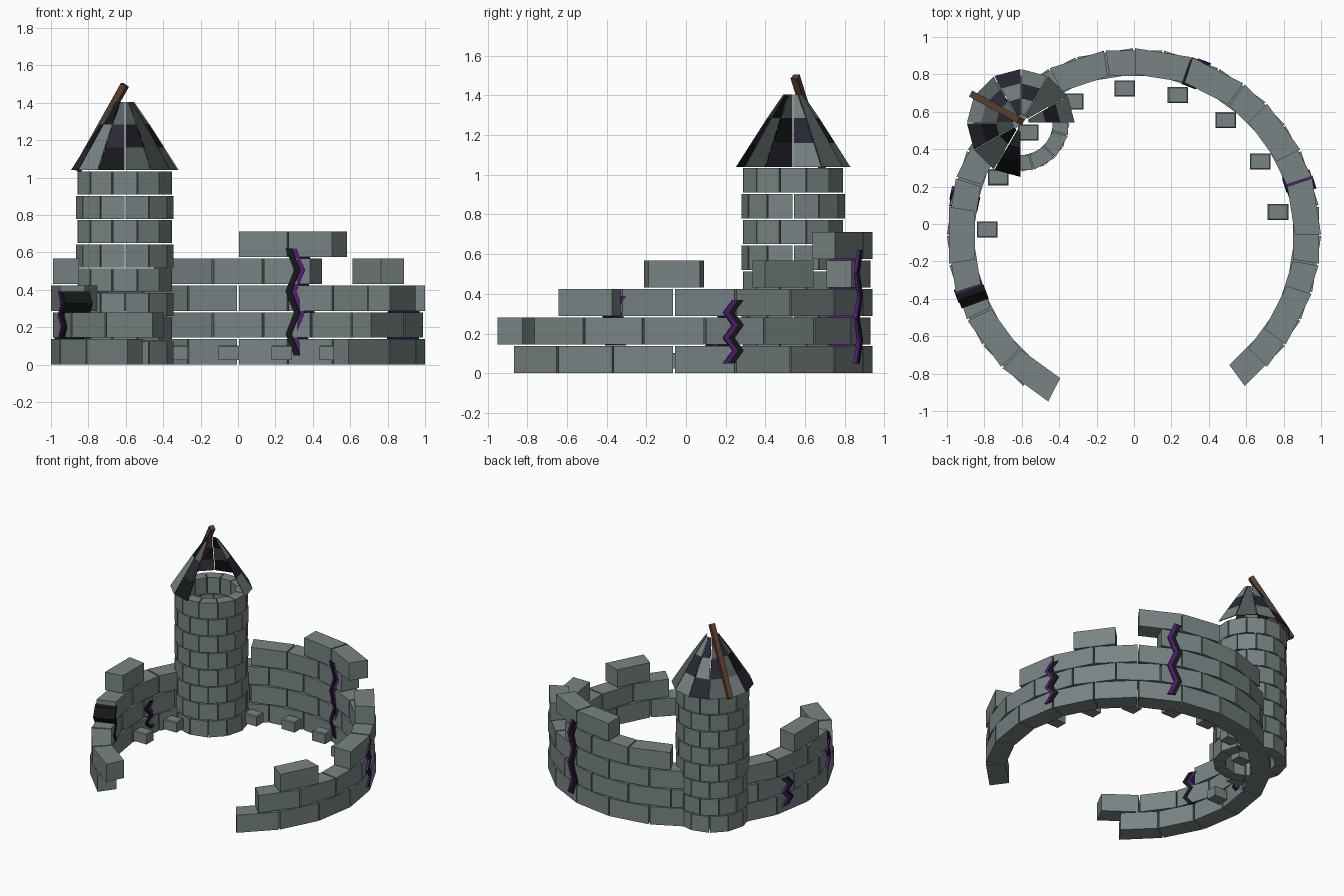
import bpy, bmesh, math
from mathutils import Vector

if "Cube" in bpy.data.objects:
    bpy.data.objects.remove(bpy.data.objects["Cube"])


def material(name, rgb):
    m = bpy.data.materials.new(name)
    m.diffuse_color = (*rgb, 1)
    m.use_nodes = True
    m.node_tree.nodes["Principled BSDF"].inputs["Base Color"].default_value = m.diffuse_color
    return m


STONE = material("grey stone", (0.19, 0.23, 0.23))
SLATE = material("dark slate", (0.095, 0.115, 0.115))
NAVY = material("navy slate", (0.022, 0.022, 0.035))
BLACK = material("black", (0.008, 0.009, 0.010))
PURPLE = material("purple glow", (0.085, 0.012, 0.16))
WOOD = material("brown wood", (0.10, 0.05, 0.025))


def finish(bm, name, mats):
    bmesh.ops.recalc_face_normals(bm, faces=bm.faces)
    me = bpy.data.meshes.new(name)
    bm.to_mesh(me)
    bm.free()
    for m in mats:
        me.materials.append(m)
    ob = bpy.data.objects.new(name, me)
    bpy.context.collection.objects.link(ob)
    return ob


def prism(bm, bottom, top, mat=0):
    """Closed solid between two matching polygons."""
    a = [bm.verts.new(p) for p in bottom]
    b = [bm.verts.new(p) for p in top]
    n = len(a)
    faces = [bm.faces.new(a[::-1]), bm.faces.new(b)]
    for i in range(n):
        j = (i + 1) % n
        faces.append(bm.faces.new((a[i], a[j], b[j], b[i])))
    for f in faces:
        f.material_index = mat


def polar(c, r, ang, z, side=0.0):
    """Point at radius r, shifted sideways along the tangent."""
    t = math.radians(ang)
    return Vector((c[0] + r * math.cos(t) - side * math.sin(t),
                   c[1] + r * math.sin(t) + side * math.cos(t), z))


def wedge(bm, c, r0, r1, a0, a1, z0, z1, gap):
    """Stone block between two angles, with parallel joints."""
    rings = [[polar(c, r0, a0, z, gap), polar(c, r1, a0, z, gap),
              polar(c, r1, a1, z, -gap), polar(c, r0, a1, z, -gap)]
             for z in (z0, z1)]
    prism(bm, *rings)


# Ruined ring wall: each course lists its angular runs of 18 degree blocks
WALL = (0, -0.06)
R_IN, R_OUT = 0.86, 1.0
courses = [
    [(-54, 234)],
    [(-45, 243)],
    [(-36, -18), (0, 198)],
    [(27, 45), (63, 117), (171, 189)],
    [(54, 90)],
]
for row, runs in enumerate(courses):
    bm = bmesh.new()
    z = row * 0.144
    for start, end in runs:
        for a in range(start, end, 18):
            wedge(bm, WALL, R_IN, R_OUT, a, a + 18, z, z + 0.136, 0.005)
    finish(bm, f"wall_course_{row + 1}", [STONE])

# Round tower: eight courses of twelve blocks, joints staggered
TOWER = (-0.605, 0.54)
bm = bmesh.new()
for row in range(8):
    off = 15 * (row % 2)
    for k in range(12):
        a = off + 30 * k
        wedge(bm, TOWER, 0.175, 0.26, a, a + 30,
              row * 0.13, row * 0.13 + 0.123, 0.003)
finish(bm, "tower_blocks", [STONE])

# Broken conical roof: nine slices remain, each of three slate panels
levels = [(0.288, 1.04), (0.212, 1.16), (0.132, 1.285), (0.05, 1.405)]
slates = ["SGSNGSNSB",    # lower ring
          "NGNSNGBSN",    # middle ring
          "SGSNGNGBG"]    # upper ring
index = {"S": 0, "G": 1, "N": 2, "B": 3}
bm = bmesh.new()
for ring, colours in enumerate(slates):
    (r0, z0), (r1, z1) = levels[ring], levels[ring + 1]
    for k, key in enumerate(colours):
        a0, a1, g = 30 * k, 30 * k + 30, 0.0025
        shells = [[polar(TOWER, r0 - t, a0, z0, g),
                   polar(TOWER, r0 - t, a1, z0, -g),
                   polar(TOWER, r1 - t, a1, z1, -g),
                   polar(TOWER, r1 - t, a0, z1, g)] for t in (0.008, 0)]
        prism(bm, *shells, index[key])
finish(bm, "tower_roof", [STONE, SLATE, NAVY, BLACK])

# Leaning wooden beam through the roof
p, q = Vector((-0.86, 0.69, 1.04)), Vector((-0.605, 0.55, 1.495))
d = (q - p).normalized()
u = d.cross(Vector((0, 0, 1))).normalized() * 0.018
v = d.cross(u).normalized() * 0.018
square = [u + v, u - v, -u - v, v - u]
bm = bmesh.new()
prism(bm, [p + s for s in square], [q + s for s in square])
finish(bm, "roof_beam", [WOOD])


# Zigzag cracks cutting through the wall, black with a purple edge
def crack(name, ang, z0, z1, n):
    bm = bmesh.new()
    step = (z1 - z0) / n
    # side shift, width, inner and outer radius, material
    strips = [(0.012, 0.034, 0.846, 1.0, 0), (-0.018, 0.026, 0.852, 1.006, 1)]
    for shift, w, r0, r1, mat in strips:
        for i in range(n):
            ends = []
            for j in (i, i + 1):
                s = shift + (0.024 if j % 2 else -0.024)
                z = z0 + j * step
                ends.append([polar(WALL, r0, ang, z, s - w / 2),
                             polar(WALL, r1, ang, z, s - w / 2),
                             polar(WALL, r1, ang, z, s + w / 2),
                             polar(WALL, r0, ang, z, s + w / 2)])
            prism(bm, *ends, mat)
    finish(bm, name, [BLACK, PURPLE])


crack("back_crack", 69, 0.05, 0.62, 5)
crack("right_crack", 17.5, 0.05, 0.37, 5)
crack("left_crack", 168, 0.05, 0.26, 4)
crack("left_front_crack", 200, 0.14, 0.39, 4)

# Small rubble stones along the inside of the wall
spots = [(-0.785, -0.03), (-0.725, 0.25), (-0.565, 0.49), (-0.325, 0.655),
         (-0.05, 0.725), (0.235, 0.69), (0.49, 0.555), (0.675, 0.335), (0.77, 0.065)]
bm = bmesh.new()
for x, y in spots:
    lo, mid, hi = [[(x + sx * h, y + sy * k, z)
                    for sx, sy in ((-1, -1), (1, -1), (1, 1), (-1, 1))]
                   for h, k, z in ((0.055, 0.043, 0.025), (0.055, 0.043, 0.097),
                                   (0.049, 0.037, 0.103))]
    prism(bm, lo, mid)
    prism(bm, mid, hi)
finish(bm, "rubble_stones", [STONE])
